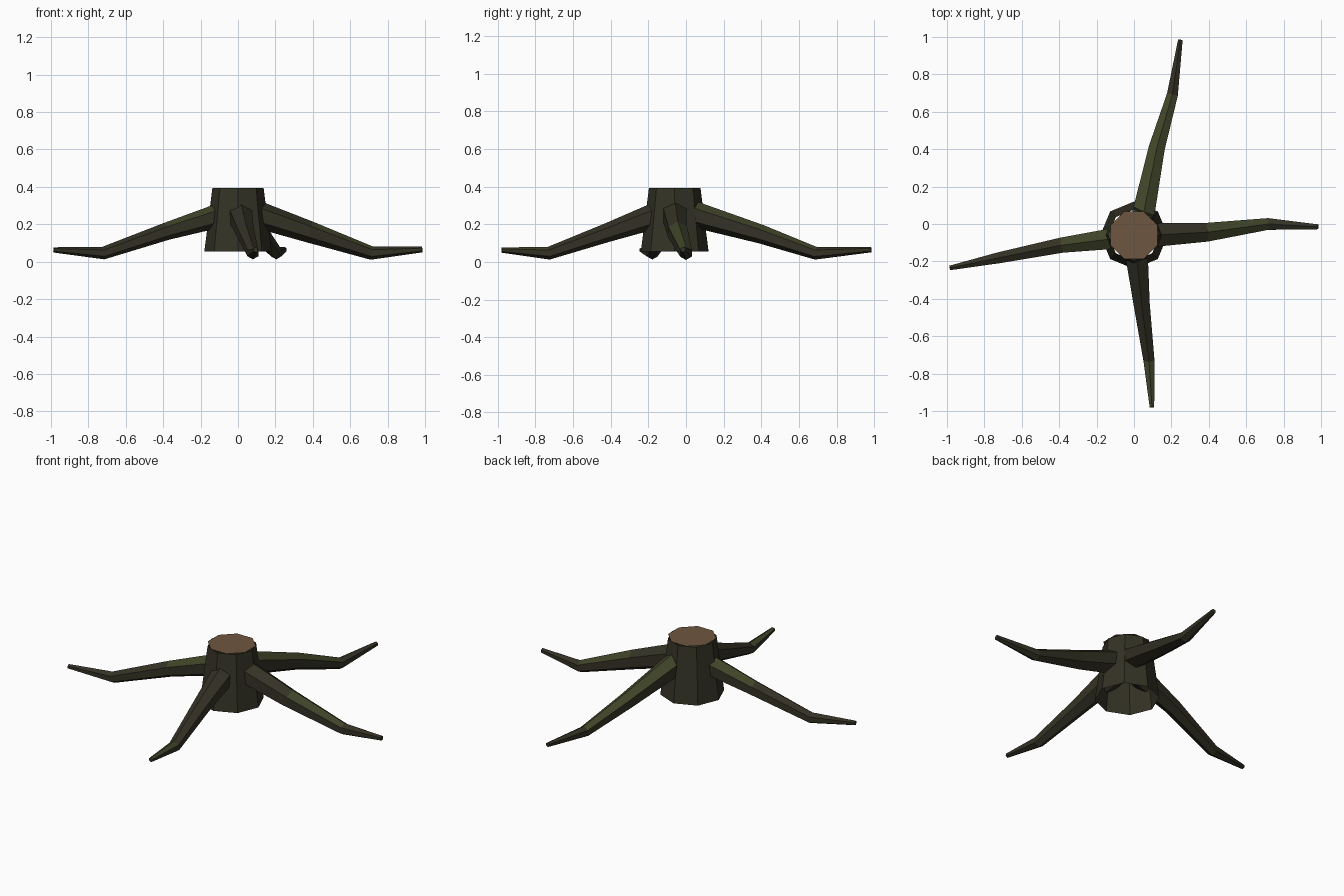
import bpy, bmesh, math
from mathutils import Vector

if "Cube" in bpy.data.objects:
    bpy.data.objects.remove(bpy.data.objects["Cube"])


def material(name, rgb):
    m = bpy.data.materials.new(name)
    lin = [((c / 255 + 0.055) / 1.055) ** 2.4 for c in rgb]
    m.diffuse_color = (*lin, 1)
    m.use_nodes = True
    m.node_tree.nodes["Principled BSDF"].inputs["Base Color"].default_value = m.diffuse_color
    return m


BARK = material("dark bark", (52, 50, 37))
MOSS = material("mossy bark", (64, 68, 40))
WOOD = material("cut wood", (110, 86, 64))
CENTRE = Vector((0, -0.06, 0))


def finish(name, bm, mats):
    me = bpy.data.meshes.new(name)
    bm.to_mesh(me)
    bm.free()
    for m in mats:
        me.materials.append(m)
    ob = bpy.data.objects.new(name, me)
    bpy.context.collection.objects.link(ob)
    return ob


def ring(bm, centre, u, v, r, n, turn=0.0):
    angles = [2 * math.pi * i / n + turn for i in range(n)]
    return [bm.verts.new(centre + r * (math.cos(a) * u + math.sin(a) * v)) for a in angles]


def bridge(bm, a, b):
    n = len(a)
    return [bm.faces.new((a[i], a[(i + 1) % n], b[(i + 1) % n], b[i])) for i in range(n)]


X, Y, Z = Vector((1, 0, 0)), Vector((0, 1, 0)), Vector((0, 0, 1))

# Tapered trunk, open underneath
bm = bmesh.new()
low = ring(bm, CENTRE + Z * 0.055, X, Y, 0.18, 8)
high = ring(bm, CENTRE + Z * 0.393, X, Y, 0.137, 8)
bridge(bm, low, high)
finish("trunk", bm, [BARK])

# Sawn top, turned half a side against the trunk
bm = bmesh.new()
bm.faces.new(ring(bm, CENTRE + Z * 0.398, X, Y, 0.137, 8, math.pi / 8))
finish("sawn_top", bm, [WOOD])


def root(name, points, radii, mossy):
    """Six-sided tapered root; mossy lists the segments with green upper faces."""
    pts = [Vector(p) for p in points]
    bm = bmesh.new()
    rings = []
    for i, p in enumerate(pts):
        t = (pts[min(i + 1, len(pts) - 1)] - pts[max(i - 1, 0)]).normalized()
        side = Z.cross(t).normalized()
        rings.append(ring(bm, p, side, t.cross(side), radii[i], 6, math.pi / 6))
    segments = [bridge(bm, a, b) for a, b in zip(rings, rings[1:])]
    bm.faces.new(rings[0])
    bm.faces.new(rings[-1])
    bmesh.ops.recalc_face_normals(bm, faces=bm.faces)
    bm.normal_update()
    for i in mossy:
        for f in segments[i]:
            if f.normal.z > 0.3:
                f.material_index = 1
    finish(name, bm, [BARK, MOSS])


RADII = (0.07, 0.05, 0.034, 0.014)
root("right_root", [(0.09, -0.06, 0.257), (0.38, -0.045, 0.16), (0.715, 0.0, 0.046), (0.985, -0.015, 0.065)],
     (0.073, 0.058, 0.036, 0.015), [1])
root("left_root", [(-0.09, -0.075, 0.25), (-0.38, -0.112, 0.163), (-0.72, -0.18, 0.046), (-0.985, -0.235, 0.063)],
     (0.065, 0.047, 0.034, 0.014), [0])
root("back_root", [(0.045, 0.03, 0.257), (0.12, 0.4, 0.147), (0.205, 0.69, 0.046), (0.248, 0.985, 0.065)],
     RADII, [0, 1])
root("front_root", [(0.012, -0.15, 0.25), (0.04, -0.42, 0.155), (0.08, -0.73, 0.046), (0.096, -0.98, 0.063)],
     RADII, [2])
